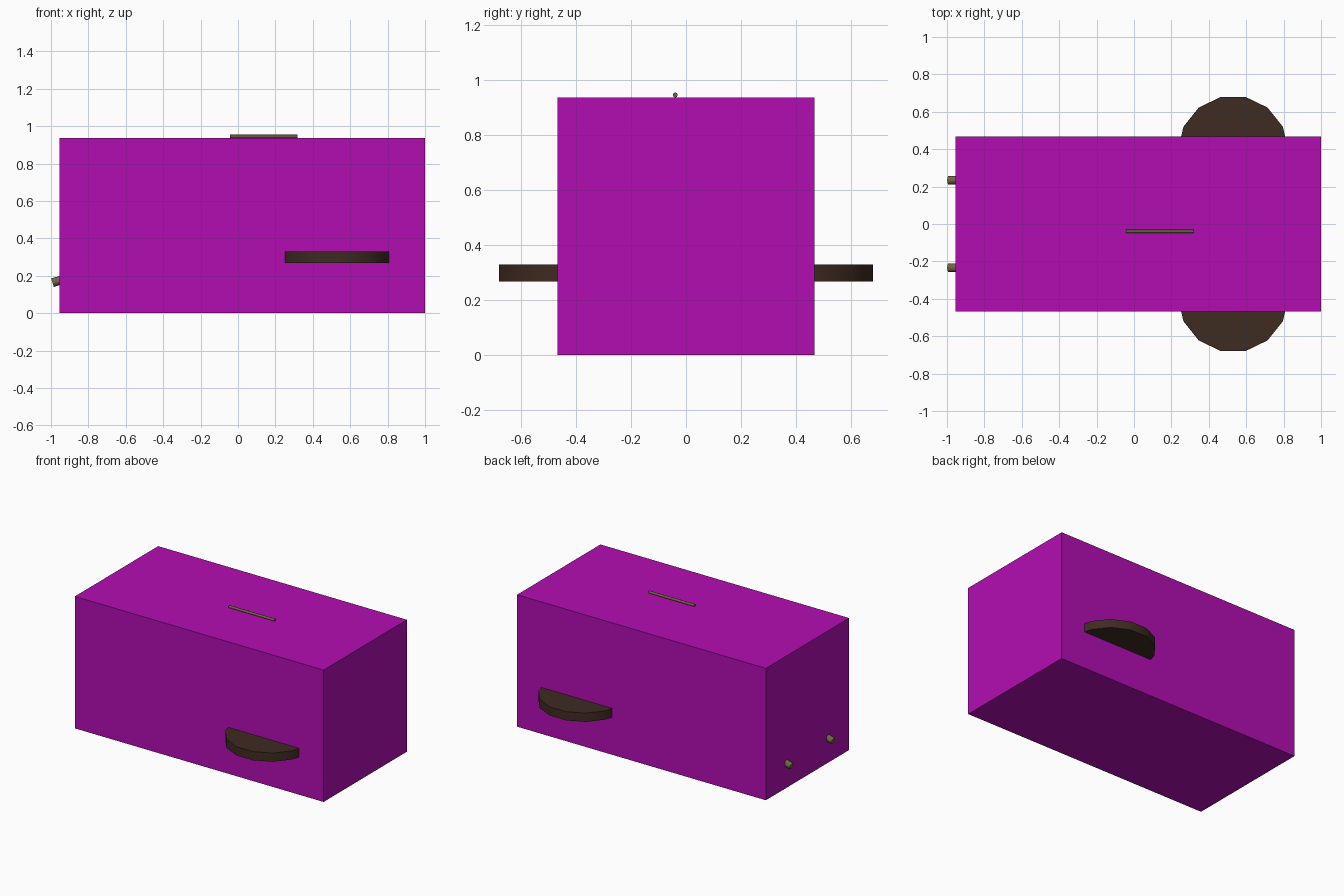
import bpy
import math
from mathutils import Vector

if "Cube" in bpy.data.objects:
    bpy.data.objects.remove(bpy.data.objects["Cube"])


def material(name, rgb):
    m = bpy.data.materials.new(name)
    m.diffuse_color = (*rgb, 1)
    m.use_nodes = True
    m.node_tree.nodes["Principled BSDF"].inputs["Base Color"].default_value = m.diffuse_color
    return m


MAGENTA = material("magenta", (0.45, 0.004, 0.45))
DARK_WOOD = material("dark_wood", (0.048, 0.024, 0.015))
PALE_WOOD = material("pale_wood", (0.17, 0.125, 0.055))


def finish(name, mat):
    obj = bpy.context.object
    obj.name = name
    obj.data.materials.append(mat)
    return obj


def rod(name, start, end, radius, sides, mat):
    a, b = Vector(start), Vector(end)
    axis = b - a
    bpy.ops.mesh.primitive_cylinder_add(
        vertices=sides, radius=radius, depth=axis.length, location=(a + b) / 2,
        rotation=axis.to_track_quat('Z', 'Y').to_euler())
    finish(name, mat)
    bpy.ops.object.shade_smooth_by_angle(angle=math.radians(50))


# Main box
bpy.ops.mesh.primitive_cube_add(size=1, location=(0.0225, 0, 0.4685))
body = finish("body", MAGENTA)
body.scale = (1.955, 0.935, 0.937)

# Thin bar lying on the top
rod("top_bar", (-0.042, -0.039, 0.946), (0.318, -0.039, 0.946), 0.009, 8, PALE_WOOD)

for side, s in (("left", 1), ("right", -1)):
    # Flat fourteen-sided disc sticking out of each side
    bpy.ops.mesh.primitive_cylinder_add(
        vertices=14, radius=0.295, depth=0.062,
        location=(0.53, s * 0.392, 0.299), rotation=(0, 0, math.pi / 2))
    finish(side + "_disc", DARK_WOOD)
    bpy.ops.object.shade_smooth_by_angle(angle=math.radians(40))

    # Tilted peg at the left end of the box
    rod(side + "_peg", (-0.992, s * 0.234, 0.163), (-0.85, s * 0.234, 0.208),
        0.0235, 8, PALE_WOOD)
